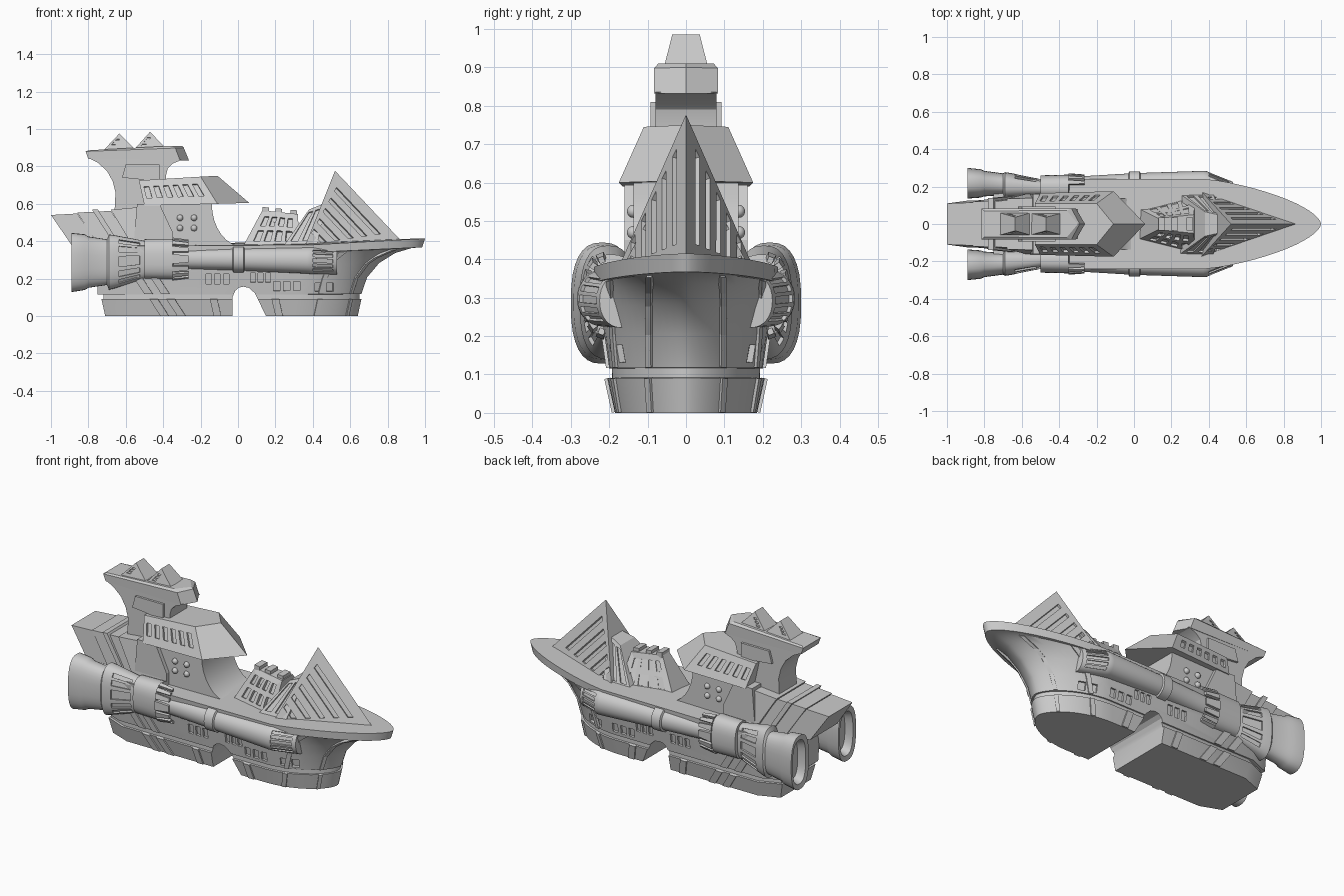
import bpy, bmesh, math
from mathutils import Vector

if "Cube" in bpy.data.objects:
    bpy.data.objects.remove(bpy.data.objects["Cube"])

# ---------- helpers ----------
def finish(name, bm, smooth=False):
    bmesh.ops.recalc_face_normals(bm, faces=bm.faces)
    me = bpy.data.meshes.new(name)
    bm.to_mesh(me)
    bm.free()
    ob = bpy.data.objects.new(name, me)
    bpy.context.collection.objects.link(ob)
    if smooth:
        shade(ob)
    return ob

def shade(ob):
    bpy.ops.object.select_all(action='DESELECT')
    ob.select_set(True)
    bpy.context.view_layer.objects.active = ob
    bpy.ops.object.shade_smooth_by_angle(angle=math.radians(30))

def loft(name, rings, smooth=False):
    bm = bmesh.new()
    vs = [[bm.verts.new(p) for p in r] for r in rings]
    n = len(vs[0])
    for a, b in zip(vs, vs[1:]):
        for i in range(n):
            bm.faces.new((a[i], a[(i + 1) % n], b[(i + 1) % n], b[i]))
    bm.faces.new(vs[0][::-1])
    bm.faces.new(vs[-1])
    return finish(name, bm, smooth)

def prism(name, pts, smooth=False):            # side profile (x, z, half width)
    return loft(name, [[(x, s * w, z) for x, z, w in pts] for s in (-1, 1)], smooth)

def plan(name, halves, smooth=False):          # stacked half outlines, mirrored in y
    return loft(name, [h + [(x, -y, z) for x, y, z in h[::-1] if y > 0] for h in halves], smooth)

def panels(bm, quad, cells, d=0.012):          # thin blocks on a quad, on both sides
    for s in (1, -1):
        a, b, c, e = [Vector((p[0], p[1] * s, p[2])) for p in quad]
        for u0, u1, v0, v1 in cells:
            q = [a.lerp(b, u).lerp(e.lerp(c, u), v)
                 for u, v in ((u0, v0), (u1, v0), (u1, v1), (u0, v1))]
            n = (q[2] - q[0]).cross(q[3] - q[1]).normalized() * d
            lo = [bm.verts.new(p - n) for p in q]
            hi = [bm.verts.new(p + n) for p in q]
            bm.faces.new(lo[::-1])
            bm.faces.new(hi)
            for i in range(4):
                j = (i + 1) % 4
                bm.faces.new((lo[i], lo[j], hi[j], hi[i]))

def row(n, gap, v0, v1, u0=0.0, u1=1.0):
    w = (u1 - u0) / n
    return [(u0 + i * w + w * gap, u0 + (i + 1) * w - w * gap, v0, v1) for i in range(n)]

def cut(obs, cutter, smooth=False):
    cutter.hide_render = True
    for ob in obs:
        m = ob.modifiers.new("cut", 'BOOLEAN')
        m.object, m.solver = cutter, 'EXACT'
        dg = bpy.context.evaluated_depsgraph_get()
        me = bpy.data.meshes.new_from_object(ob.evaluated_get(dg))
        ob.modifiers.clear()
        ob.data = me
        if smooth:
            shade(ob)
    bpy.data.objects.remove(cutter)

# ---------- hull: levels of z, half width, stern x, bow tip x ----------
LEVELS = [(0, .185, -.71, .64), (.09, .205, -.73, .66), (.091, .193, -.72, .65), (.115, .193, -.72, .65),
          (.116, .2, -.75, .66), (.2, .212, -.75, .69), (.27, .222, -.75, .755), (.315, .228, -.75, .84),
          (.335, .23, -.75, .93), (.336, .237, -.75, .985), (.375, .24, -.75, 1.0)]

def hull_pt(z, s=None, x=None):
    for l0, l1 in zip(LEVELS, LEVELS[1:]):
        if z <= l1[0]:
            break
    k = (z - l0[0]) / (l1[0] - l0[0])
    w, tip = (l0[i] + (l1[i] - l0[i]) * k for i in (1, 3))
    g = z / .375
    xs, p, e = .3 + .08 * g, 2 - .68 * g, .6
    t = math.sin(s * math.pi / 2) if x is None else max(0, (x - xs) / (tip - xs))
    if x is None:
        x = xs + (tip - xs) * t
    y = w * max(0, 1 - t ** p) ** e if t < .9999 else 0
    return (x, y, z + max(0, x - .3) / .7 * .04 * g * g)

rings = []
for z, w, xb, tip in LEVELS:
    rings.append([(xb, w * .75, z), (xb + .12, w, z)] + [hull_pt(z, s=i / 14) for i in range(15)])
hull = plan("hull", rings, True)
arch = [(-.03, -.05), (-.03, .1), (-.015, .135), (.005, .152), (.03, .157), (.06, .15), (.09, .122), (.15, 0), (.17, -.05)]
cut([hull], prism("arch_cutter", [(x, z, .4) for x, z in arch]))
bm = bmesh.new()
for x0, x1, z0, z1, n in ((.18, .34, .135, .185, 3), (.4, .52, .13, .175, 2), (-.18, -.04, .17, .225, 3), (.06, .18, .18, .23, 3)):
    panels(bm, [hull_pt(z0, x=x0), hull_pt(z0, x=x1), hull_pt(z1, x=x1), hull_pt(z1, x=x0)], row(n, .18, 0, 1))
cut([hull], finish("hull_window_cutter", bm), True)

# raised ribs on bow and sides
bm = bmesh.new()
for s0, s1 in ((.2, .25), (.6, .65)):
    zs = [.118, .16, .2, .24, .27, .3, .334]
    for a, b in list(zip(zs, zs[1:])) + [(.002, .09)]:
        panels(bm, [hull_pt(a, s=s0), hull_pt(a, s=s1), hull_pt(b, s=s1), hull_pt(b, s=s0)], [(0, 1, 0, 1)], .007)
for x in (-.5, -.41):
    for za, zb, o in ((.118, .24, 0), (.002, .09, .085)):
        h = (zb - za) * .65
        panels(bm, [hull_pt(za, x=x + o), hull_pt(za, x=x + o + .045), hull_pt(zb, x=x + o + .045 - h),
                    hull_pt(zb, x=x + o - h)], [(0, 1, 0, 1)], .008)
for x in (-.13, .2):
    panels(bm, [hull_pt(.002, x=x), hull_pt(.002, x=x + .04), hull_pt(.09, x=x + .02), hull_pt(.09, x=x - .02)],
           [(0, 1, 0, 1)], .008)
finish("hull_ribs", bm)

# ---------- engine nacelles: x, centre y, centre z, radius y, radius z ----------
NAC = [(-.84, .218, .285, .05, .11), (-.885, .218, .285, .06, .128), (-.89, .218, .286, .082, .158),
       (-.82, .217, .288, .076, .149), (-.8, .216, .288, .068, .137), (-.7, .211, .288, .06, .122),
       (-.69, .203, .288, .074, .148), (-.66, .202, .29, .071, .142), (-.5, .193, .3, .047, .102),
       (-.499, .196, .305, .064, .106), (-.35, .196, .305, .068, .108), (-.345, .2, .305, .056, .07),
       (-.3, .203, .305, .051, .053), (-.03, .21, .304, .06, .06), (-.025, .212, .304, .069, .071),
       (.03, .212, .304, .069, .071), (.035, .213, .303, .06, .061), (.37, .218, .298, .066, .071),
       (.39, .216, .298, .066, .073), (.53, .17, .292, .055, .07)]

def nac_pt(i, ang, k=0.0, grow=1.0):
    sec = NAC[i] if k == 0 else [a + (b - a) * k for a, b in zip(NAC[i], NAC[i + 1])]
    x, cy, cz, ry, rz = sec
    c, s = math.cos(ang), math.sin(ang)
    pw = .78 if i < 11 else .95
    f = lambda v: math.copysign(abs(v) ** pw, v)
    return (x, cy + ry * grow * f(c), cz + rz * grow * f(s))

nacs = []
for sgn, side in ((1, "left"), (-1, "right")):
    nacs.append(loft("nacelle_" + side, [[(p[0], p[1] * sgn, p[2]) for p in
                (nac_pt(i, j * math.pi / 16) for j in range(32))] for i in range(len(NAC))], True))
bm = bmesh.new()
claws = bmesh.new()
for j in range(-2, 3):
    a = j * .42
    panels(bm, [nac_pt(7, a - .13, .15), nac_pt(7, a + .13, .15), nac_pt(7, a + .13, .85), nac_pt(7, a - .13, .85)],
           [(0, 1, 0, 1)], .01)
for j in range(-3, 4):                          # fingers gripping the tube
    a = j * .42
    tip = [(-.265, y, z) for _, y, z in (nac_pt(10, a + o, 0, .9) for o in (.12, -.12))]
    panels(claws, [nac_pt(10, a - .16), nac_pt(10, a + .16), tip[0], tip[1]], [(0, 1, 0, 1)], .008)
for j in range(-2, 3):                          # slots in the front fairing
    a = j * .38
    panels(bm, [nac_pt(18, a - .12, .08), nac_pt(18, a + .12, .08), nac_pt(18, a + .12, .85), nac_pt(18, a - .12, .85)],
           [(0, 1, 0, 1)], .009)
cut(nacs, finish("nacelle_slot_cutter", bm), True)
finish("nacelle_claws", claws)

# ---------- stern deck in slanted steps ----------
prism("stern_deck_end", [(-1, .54, .11), (-.86, .548, .115), (-.74, .38, .13), (-.89, .38, .125)])
prism("stern_deck_middle", [(-.86, .553, .12), (-.68, .562, .125), (-.55, .37, .14), (-.74, .37, .14)])
prism("stern_deck_front", [(-.68, .568, .135), (-.5, .585, .14), (-.36, .37, .165), (-.56, .37, .165)])
for x in (-.78, -.6):
    prism("deck_rib", [(x, .568, .138), (x + .03, .57, .138), (x + .15, .38, .15), (x + .12, .38, .15)])

# ---------- bridge tower ----------
curve = [(-.14 + .17 * (1 - math.cos(a)), .6 - .23 * math.sin(a)) for a in (i * math.pi / 16 for i in range(9))]
prism("tower_base", [(-.5, .36, .137), (-.5, .6, .137)] + [(x, z, .137) for x, z in curve] + [(.03, .35, .137)], True)
prism("tower_rear", [(-.56, .36, .16), (-.54, .6, .16), (-.42, .6, .16), (-.35, .45, .16), (-.35, .36, .16)])
for x in (-.31, -.235):
    for z in (.47, .525):
        for y in (-.137, .137):
            bpy.ops.mesh.primitive_uv_sphere_add(segments=12, ring_count=8, radius=.017, location=(x, y, z))
            bpy.context.object.name = "side_stud"
            shade(bpy.context.object)
bridge = plan("bridge", [[(-.5, .165, .59), (-.11, .175, .6), (.06, 0, .605)],
                         [(-.53, .11, .725), (-.2, .11, .745), (-.11, 0, .75)]])
bm = bmesh.new()
panels(bm, [(-.5, .165, .59), (-.11, .175, .6), (-.2, .11, .745), (-.53, .11, .725)], row(6, .24, .3, .75, .02, .92))
cut([bridge], finish("bridge_window_cutter", bm))
neck = [(-.66, .56), (-.655, .66), (-.67, .72), (-.7, .775), (-.75, .82), (-.8, .845), (-.4, .85), (-.3, .835),
        (-.35, .815), (-.375, .79), (-.385, .75), (-.385, .56)]
prism("neck", [(x, z, .08) for x, z in neck], True)
prism("neck_panel", [(-.62, .74, .093), (-.6, .81, .093), (-.42, .81, .093), (-.42, .72, .093)])
plan("head", [[(-.8, .08, .84), (-.31, .083, .832), (-.262, 0, .832)],
              [(-.815, .082, .88), (-.335, .083, .898), (-.29, 0, .9)],
              [(-.8, .07, .886), (-.36, .072, .91), (-.3, 0, .91)]])
for xa, xp, xb, zp in ((-.72, -.635, -.55, .975), (-.56, -.47, -.38, .985)):
    crest = prism("head_crest", [(xa, .885, .06), (xp, zp, .036), (xb, .89, .06)])
    bm = bmesh.new()
    panels(bm, [(xp - .055, .054, .905), (xp - .025, .054, .905), (xp + .012, .039, zp - .02), (xp - .008, .039, zp - .02)],
           [(.1, .9, v, v + .16) for v in (.08, .36, .64)], .006)
    cut([crest], finish("crest_cutter", bm))

# ---------- bow pyramid with slats ----------
A, F, B = Vector((.52, 0, .775)), Vector((.87, 0, .405)), Vector((.36, .175, .38))
pyramid = loft("bow_pyramid", [[F, B, (.36, -.175, .38)], [A, A + Vector((-.002, .001, 0)), A + Vector((-.002, -.001, 0))]])
bm = bmesh.new()
for i in range(5):
    s0, s1 = .14 + i * .155, .2 + i * .155
    ends = [(A.lerp(B, s), F.lerp(B, s)) for s in (s0, s1)]
    panels(bm, [ends[0][0], ends[1][0], ends[1][1], ends[0][1]], [(0, 1, .1, .88)], .013)
cut([pyramid], finish("pyramid_slot_cutter", bm))

# ---------- fore turret behind the pyramid ----------
loq = [(.02, .085, .36), (.33, .165, .36)]
hiq = [(.13, .03, .565), (.32, .05, .545)]
turret = plan("fore_turret", [loq, hiq])
bm = bmesh.new()
panels(bm, [loq[0], loq[1], hiq[1], hiq[0]], row(4, .2, .2, .48, .1, .9) + row(4, .2, .6, .85, .1, .9), .01)
cut([turret], finish("turret_window_cutter", bm))
for x, z in ((.13, .563), (.2, .556), (.28, .548)):
    prism("battlement", [(x, z - .02, .035), (x, z + .02, .035), (x + .035, z + .017, .035), (x + .035, z - .02, .035)])
lob = [(.24, .165, .37), (.42, .17, .37)]
hib = [(.38, .065, .57), (.47, .045, .605)]
back = plan("pyramid_backing", [lob, hib])
bm = bmesh.new()
panels(bm, [lob[0], lob[1], hib[1], hib[0]], [(.12, .35, .15, .9), (.5, .73, .15, .9)], .01)
cut([back], finish("backing_cutter", bm))
